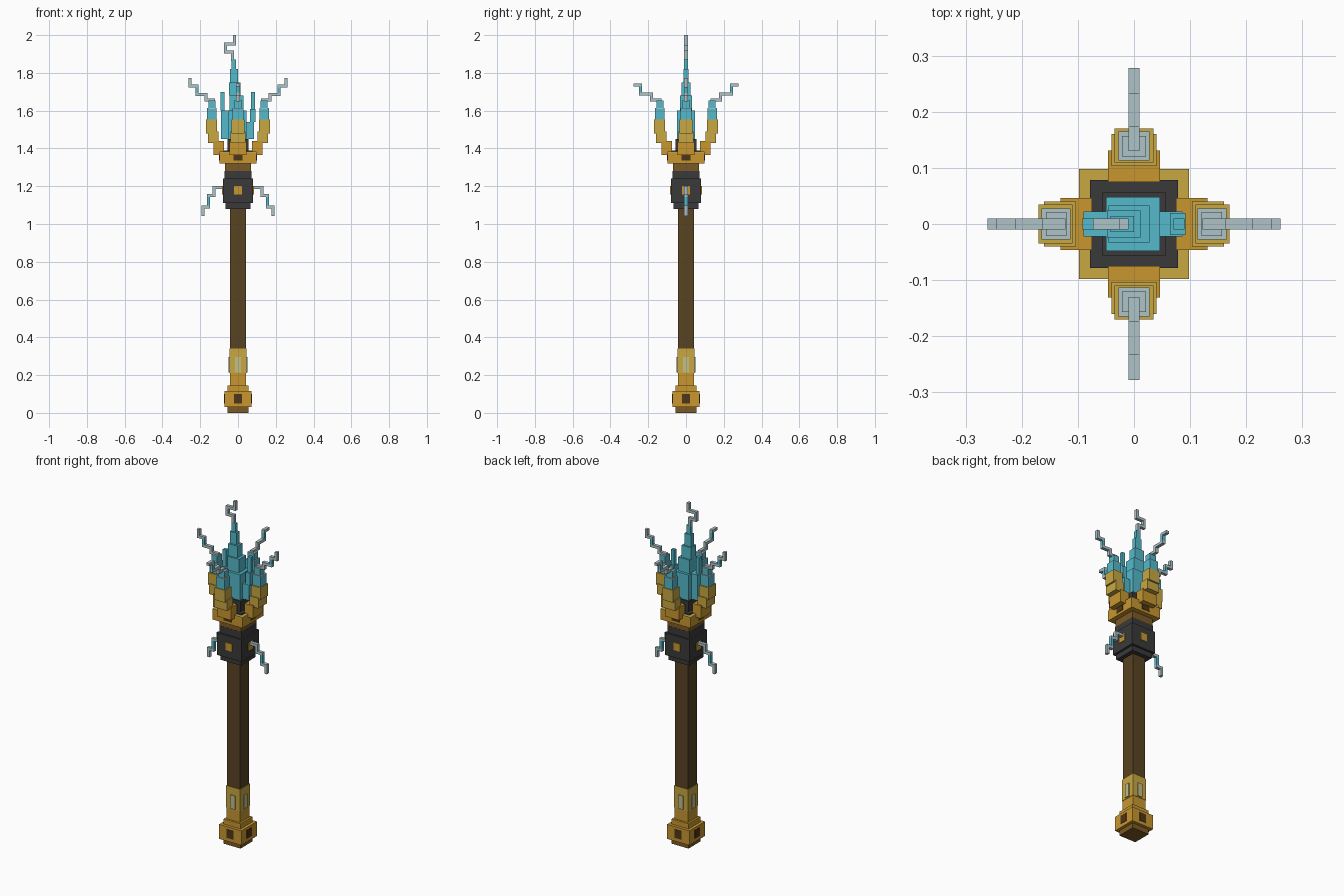
import bpy, bmesh
from mathutils import Matrix

def material(name, rgb):
    m = bpy.data.materials.new(name)
    m.diffuse_color = (*rgb, 1)
    return m

ORANGE = material("orange gold", (0.58, 0.31, 0.03))
YELLOW = material("yellow gold", (0.58, 0.39, 0.055))
BRONZE = material("dark bronze", (0.20, 0.10, 0.018))
WOOD = material("brown wood", (0.10, 0.056, 0.016))
UMBER = material("umber inlay", (0.08, 0.035, 0.008))
CHAR = material("charcoal", (0.042, 0.042, 0.042))
CYAN = material("cyan crystal", (0.09, 0.49, 0.60))
PALE = material("pale spark", (0.43, 0.55, 0.58))
CREAM = material("cream gem", (0.55, 0.52, 0.25))

def boxes(name, mat, items, rot=0):
    """One object from boxes (x0, x1, y0, y1, z0, z1), turned by quarter turns."""
    bm = bmesh.new()
    turn = Matrix.Rotation(rot * 1.5707963, 4, 'Z')
    for x0, x1, y0, y1, z0, z1 in items:
        mid = Matrix.Translation(((x0 + x1) / 2, (y0 + y1) / 2, (z0 + z1) / 2))
        size = Matrix.Diagonal((x1 - x0, y1 - y0, z1 - z0, 1))
        bmesh.ops.create_cube(bm, size=1, matrix=turn @ mid @ size)
    me = bpy.data.meshes.new(name)
    bm.to_mesh(me)
    bm.free()
    me.materials.append(mat)
    ob = bpy.data.objects.new(name, me)
    bpy.context.collection.objects.link(ob)
    return ob

def block(name, mat, h, z0, z1):
    return boxes(name, mat, [(-h, h, -h, h, z0, z1)])

def spark(name, path, cyan_step, rot=0, t=0.008):
    """Stepped square bolt through (x, z) points; one step is cyan."""
    pale, cyan = [], []
    for i, ((xa, za), (xb, zb)) in enumerate(zip(path, path[1:])):
        box = [min(xa, xb) - t, max(xa, xb) + t, -0.0095, 0.0095,
               min(za, zb) - t, max(za, zb) + t]
        if i == cyan_step:
            box[4] += 2 * t
            box[5] -= 2 * t
            cyan.append(box)
        else:
            pale.append(box)
    boxes(name, PALE, pale, rot)
    if cyan:
        boxes(name + "_core", CYAN, cyan, rot)

# Pommel, ferrule and shaft
block("pommel_foot", BRONZE, 0.055, 0, 0.03)
block("pommel", ORANGE, 0.072, 0.03, 0.115)
block("pommel_step", ORANGE, 0.055, 0.115, 0.145)
block("ferrule_lower", ORANGE, 0.043, 0.145, 0.21)
block("ferrule_upper", YELLOW, 0.045, 0.21, 0.34)
block("shaft", WOOD, 0.042, 0.34, 1.08)

# Dark collar and crown ring
block("collar_base", CHAR, 0.067, 1.08, 1.11)
block("collar", CHAR, 0.08, 1.11, 1.24)
block("collar_top", CHAR, 0.071, 1.24, 1.28)
block("crown_neck", BRONZE, 0.07, 1.28, 1.32)
block("crown_ring", ORANGE, 0.098, 1.32, 1.376)
block("crown_ring_top", YELLOW, 0.098, 1.376, 1.383)
block("crown_floor", CHAR, 0.078, 1.383, 1.39)
block("crystal_socket", CHAR, 0.056, 1.39, 1.45)

# Claws, inlays and sparks on all four sides
for r in range(4):
    boxes("pommel_inlay", UMBER, [(0.07, 0.074, -0.022, 0.022, 0.05, 0.1)], r)
    boxes("ferrule_gem", CREAM, [(0.043, 0.051, -0.015, 0.015, 0.215, 0.295)], r)
    boxes("collar_stud", ORANGE, [(0.078, 0.084, -0.021, 0.021, 1.155, 1.2)], r)
    boxes("ring_inlay", UMBER, [(0.096, 0.1, -0.025, 0.025, 1.335, 1.365)], r)
    boxes("claw_base", ORANGE, [(0.075, 0.131, -0.046, 0.046, 1.365, 1.44)], r)
    boxes("claw_lower", YELLOW, [(0.103, 0.16, -0.04, 0.04, 1.43, 1.49)], r)
    boxes("claw_upper", YELLOW, [(0.11, 0.17, -0.035, 0.035, 1.48, 1.552)], r)
    boxes("claw_crystal", CYAN, [(0.113, 0.165, -0.028, 0.028, 1.552, 1.61),
                                 (0.12, 0.157, -0.021, 0.021, 1.61, 1.65)], r)
    boxes("claw_crystal_cap", PALE, [(0.113, 0.165, -0.028, 0.028, 1.61, 1.614),
                                     (0.12, 0.157, -0.021, 0.021, 1.65, 1.654)], r)
    if r % 2:
        path = [(0.138, 1.657), (0.182, 1.657), (0.182, 1.687), (0.24, 1.687),
                (0.24, 1.737), (0.27, 1.737)]
    else:
        path = [(0.13, 1.657), (0.17, 1.657), (0.17, 1.685), (0.218, 1.685),
                (0.218, 1.73), (0.253, 1.73), (0.253, 1.765)]
    spark("claw_spark", path, 3, r)

# Drooping sparks at the collar sides
for r in (0, 2):
    spark("collar_spark", [(0.085, 1.192), (0.126, 1.192), (0.126, 1.152),
                           (0.157, 1.152), (0.157, 1.09), (0.186, 1.09),
                           (0.186, 1.05)], 3, r)

# Tapering main crystal, leaning slightly to one side
boxes("main_crystal", CYAN, [
    (-0.05, 0.046, -0.048, 0.048, 1.44, 1.60),
    (-0.045, 0.028, -0.033, 0.033, 1.60, 1.68),
    (-0.048, 0.012, -0.024, 0.024, 1.68, 1.75),
    (-0.042, 0.0, -0.014, 0.014, 1.75, 1.82),
    (-0.035, -0.01, -0.01, 0.01, 1.82, 1.87)])
spark("tip_spark", [(-0.028, 1.87), (-0.028, 1.91), (-0.065, 1.91),
                    (-0.065, 1.953), (-0.018, 1.953), (-0.018, 1.992)], -1)

# Small side crystals
boxes("left_crystal", CYAN, [(-0.09, -0.048, -0.022, 0.022, 1.45, 1.60),
                             (-0.092, -0.072, -0.01, 0.01, 1.60, 1.70)])
boxes("right_crystal", CYAN, [(0.044, 0.086, -0.022, 0.022, 1.45, 1.54),
                              (0.064, 0.092, -0.02, 0.02, 1.54, 1.61),
                              (0.07, 0.09, -0.01, 0.01, 1.61, 1.70)])
